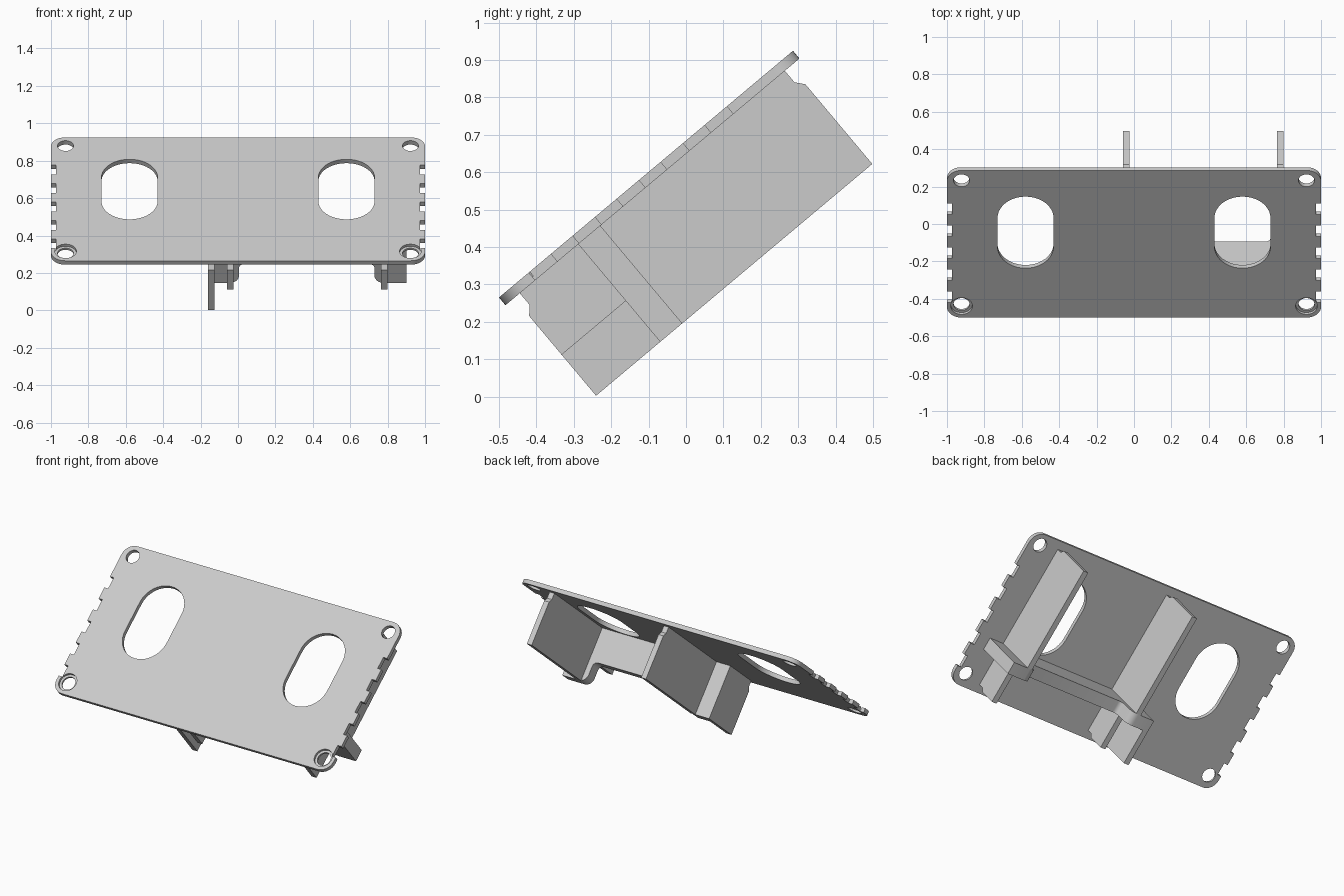
import bpy, bmesh
from math import sin, cos, pi, radians
from mathutils import Matrix

if "Cube" in bpy.data.objects:
    bpy.data.objects.remove(bpy.data.objects["Cube"])

# Single matte grey
grey = bpy.data.materials.new("light_grey")
grey.use_nodes = True
grey.diffuse_color = (0.6, 0.6, 0.6, 1)
grey.node_tree.nodes["Principled BSDF"].inputs["Base Color"].default_value = (0.6, 0.6, 0.6, 1)

# Everything is laid out flat: x across, s up the slope, d depth under the face
TILT = Matrix.Translation((0, -0.5, 0.265)) @ Matrix.Rotation(radians(40), 4, 'X')
LENGTH, THICK, BOTTOM = 1.026, 0.027, 0.368
AXES = {
    'x': lambda a, b, t: (t, a, -b),    # outline in s, d
    's': lambda a, b, t: (a, t, -b),    # outline in x, d
    'd': lambda a, b, t: (a, b, -t),    # outline in x, s
}


def prism(name, outline, axis, lo, hi):
    """Extrude a flat outline along one axis of the tilted frame."""
    place = AXES[axis]
    bm = bmesh.new()
    rings = [[bm.verts.new(place(a, b, t)) for a, b in outline] for t in (lo, hi)]
    bm.faces.new(rings[0])
    bm.faces.new(rings[1])
    n = len(outline)
    for i in range(n):
        j = (i + 1) % n
        bm.faces.new((rings[0][i], rings[0][j], rings[1][j], rings[1][i]))
    bmesh.ops.recalc_face_normals(bm, faces=bm.faces)
    mesh = bpy.data.meshes.new(name)
    bm.to_mesh(mesh)
    bm.free()
    mesh.materials.append(grey)
    obj = bpy.data.objects.new(name, mesh)
    bpy.context.collection.objects.link(obj)
    obj.matrix_world = TILT
    return obj


def arc(cx, cy, r, start, end, steps=10):
    angles = [radians(start + (end - start) * i / steps) for i in range(steps + 1)]
    return [(cx + r * cos(a), cy + r * sin(a)) for a in angles]


def cut(target, outline, lo, hi):
    """Cut a vertical pocket or hole through the target."""
    cutter = prism("cutter", outline, 'd', lo, hi)
    cutter.hide_render = True
    mod = target.modifiers.new("cut", 'BOOLEAN')
    mod.operation, mod.solver, mod.object = 'DIFFERENCE', 'EXACT', cutter
    bpy.ops.object.select_all(action='DESELECT')
    bpy.context.view_layer.objects.active = target
    target.select_set(True)
    bpy.ops.object.modifier_apply(modifier=mod.name)
    bpy.data.objects.remove(cutter)


# Face plate: rounded corners with five notches along each short side
R, INSET = 0.075, 0.973
right_side = arc(1 - R, R, R, -90, 0)
for k in range(5):
    s = 0.104 + 0.1535 * k
    right_side += [(1, s), (INSET, s), (INSET, s + 0.077), (1, s + 0.077)]
right_side += arc(1 - R, LENGTH - R, R, 0, 90)
left_side = [(-x, s) for x, s in reversed(right_side)]
plate = prism("face_plate", right_side + left_side, 'd', 0, THICK)

# Slots, corner screw holes and the counterbores of the lower pair
for side in (-1, 1):
    cx = side * 0.58
    slot = arc(cx, 0.694, 0.15, 0, 180, 20) + arc(cx, 0.494, 0.15, 180, 360, 20)
    cut(plate, slot, -0.1, 0.1)
    for s in (0.08, 0.956):
        cut(plate, arc(side * 0.922, s, 0.043, 0, 348.75, 31), -0.1, 0.1)
    cut(plate, arc(side * 0.922, 0.08, 0.058, 0, 348.75, 31), -0.1, 0.015)

# Cross wall: two deep ends joined by a shallower span with rounded steps
TOP, SPAN = THICK - 0.001, 0.236
WALL_FRONT, WALL_BACK = 0.254, 0.331
BIG, SMALL = 0.05, 0.03


def step(x, side):
    """Rounded step from the deep end to the span; side points into the span."""
    deep = [(x - side * BIG + side * BIG * cos(a), BOTTOM - BIG + BIG * sin(a))
            for a in (pi / 2 * (1 - i / 8) for i in range(9))]
    shallow = [(x + side * SMALL - side * SMALL * cos(a), SPAN + SMALL - SMALL * sin(a))
               for a in (pi / 2 * i / 8 for i in range(9))]
    return deep + shallow


wall_outline = ([(0.9, TOP), (-0.16, TOP), (-0.16, BOTTOM)]
                + step(0.005, 1) + step(0.73, -1)[::-1] + [(0.9, BOTTOM)])
wall = prism("cross_wall", wall_outline, 's', WALL_FRONT, WALL_BACK)

# Long rear ribs and short front ribs, relieved where they meet the plate
RIB = 0.035


def front_rib(name, x, depth):
    outline = [(WALL_FRONT, TOP), (0.05, TOP), (0.05, 0.067), (0.03, 0.09),
               (0.03, depth), (WALL_FRONT, depth)]
    prism(name, outline, 'x', x, x + RIB)


rear = [(WALL_BACK, TOP), (0.975, TOP), (0.975, 0.067), (0.994, 0.09),
        (0.994, BOTTOM), (WALL_BACK, BOTTOM)]
for label, x in (("right", -0.06), ("left", 0.765)):
    prism("rear_rib_" + label, rear, 'x', x, x + RIB)
    front_rib("front_rib_" + label, x, 0.225)
front_rib("front_rib_deep", -0.16, BOTTOM)

# Smooth the rounded edges, keep the corners sharp
bpy.ops.object.select_all(action='DESELECT')
for obj in (plate, wall):
    obj.select_set(True)
bpy.context.view_layer.objects.active = plate
bpy.ops.object.shade_smooth_by_angle(angle=radians(30))
